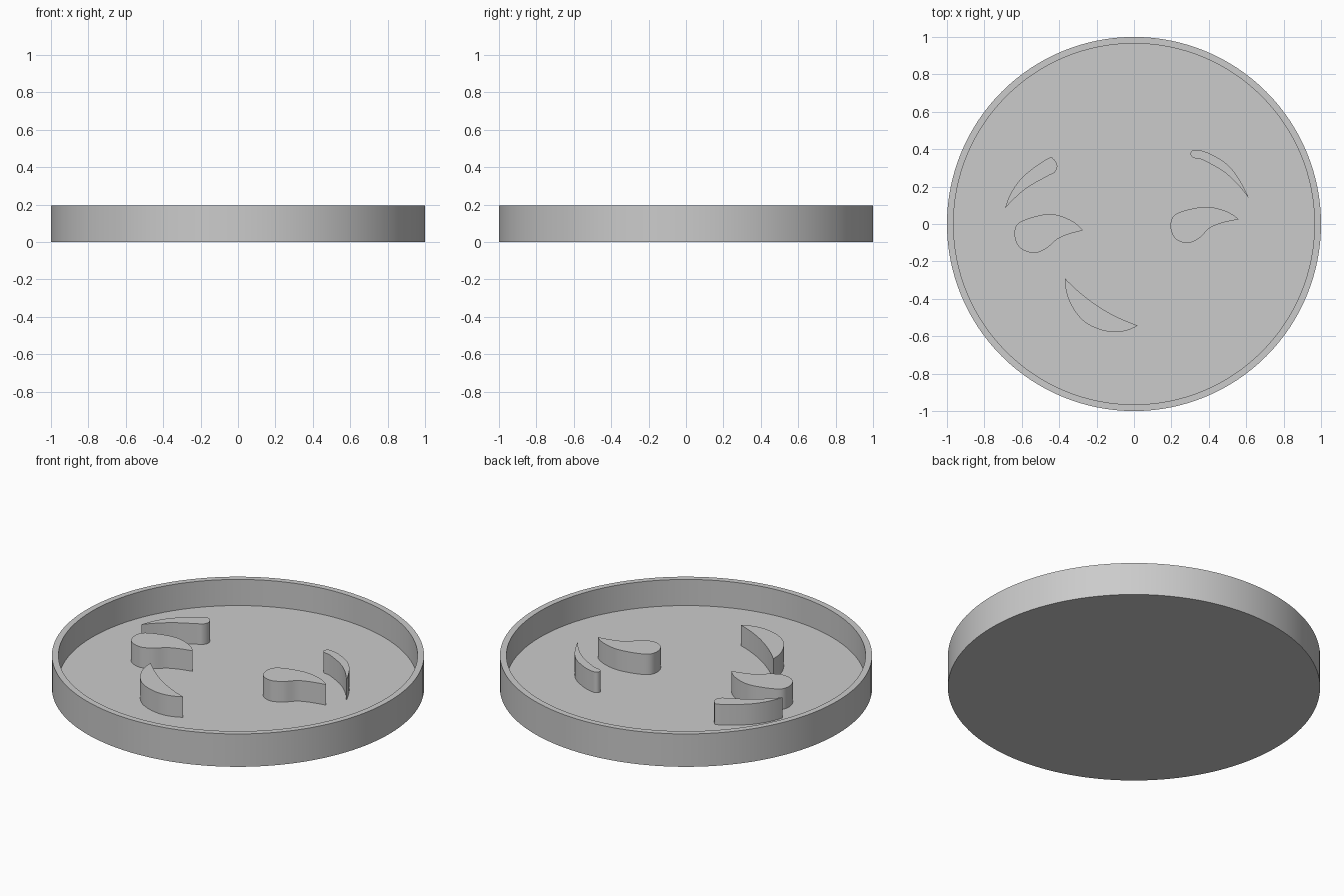
import bpy, bmesh, math
from mathutils import Vector

cube = bpy.data.objects.get("Cube")
if cube:
    bpy.data.objects.remove(cube, do_unlink=True)

FLOOR, FEATURE_TOP, RIM_TOP = 0.04, 0.162, 0.195
INNER, SIDES = 0.965, 128

# One plain grey for everything
grey = bpy.data.materials.new("plain grey")
grey.use_nodes = True
colour = (0.6, 0.6, 0.6, 1)
grey.diffuse_color = colour
grey.node_tree.nodes["Principled BSDF"].inputs["Base Color"].default_value = colour


def finish(bm, name):
    """Turn a bmesh into a smooth object with sharp edges."""
    bmesh.ops.recalc_face_normals(bm, faces=bm.faces)
    mesh = bpy.data.meshes.new(name)
    bm.to_mesh(mesh)
    bm.free()
    mesh.materials.append(grey)
    obj = bpy.data.objects.new(name, mesh)
    bpy.context.collection.objects.link(obj)
    bpy.ops.object.select_all(action="DESELECT")
    obj.select_set(True)
    bpy.context.view_layer.objects.active = obj
    bpy.ops.object.shade_smooth_by_angle(angle=math.radians(35))


def ring(bm, radius, z):
    return [bm.verts.new((radius * math.cos(2 * math.pi * i / SIDES),
                          radius * math.sin(2 * math.pi * i / SIDES), z))
            for i in range(SIDES)]


def smooth_run(points, steps=8):
    """Catmull-Rom curve through the points, without the last one."""
    p = [Vector(q) for q in points]
    p = [3 * p[0] - 3 * p[1] + p[2]] + p + [3 * p[-1] - 3 * p[-2] + p[-3]]
    out = []
    for a, b, c, d in zip(p, p[1:], p[2:], p[3:]):
        for i in range(steps):
            t = i / steps
            out.append(0.5 * (2 * b + (c - a) * t + (2 * a - 5 * b + 4 * c - d) * t ** 2
                              + (3 * b - a - 3 * c + d) * t ** 3))
    return out


def raised_shape(name, *runs):
    """Upright block whose outline is made of smooth runs meeting at corners."""
    bm = bmesh.new()
    outline = [q for run in runs for q in smooth_run(run)]
    base = bm.faces.new([bm.verts.new((q.x, q.y, FLOOR - 0.01)) for q in outline])
    extruded = bmesh.ops.extrude_face_region(bm, geom=[base], use_keep_orig=True)
    for v in extruded["geom"]:
        if isinstance(v, bmesh.types.BMVert):
            v.co.z = FEATURE_TOP
    finish(bm, name)


# Round tray with a thin rim
bm = bmesh.new()
rings = [ring(bm, r, z) for r, z in
         ((1, 0), (1, RIM_TOP), (INNER, RIM_TOP), (INNER, FLOOR))]
for low, high in zip(rings, rings[1:]):
    for i in range(SIDES):
        j = (i + 1) % SIDES
        bm.faces.new((low[i], low[j], high[j], high[i]))
bm.faces.new(rings[0])
bm.faces.new(rings[-1])
finish(bm, "tray")

# Eyebrows: tapered arcs with a rounded inner end
raised_shape("right_eyebrow",
             [(-.69, .083), (-.61, .236), (-.465, .348), (-.428, .345), (-.41, .31),
              (-.425, .275), (-.46, .257), (-.58, .187), (-.69, .083)])
raised_shape("left_eyebrow",
             [(.615, .136), (.52, .297), (.41, .374), (.326, .397), (.302, .377),
              (.318, .354), (.37, .341), (.50, .264), (.615, .136)])

# Eyes: curved teardrops
raised_shape("right_eye",
             [(-.273, -.035), (-.35, .026), (-.46, .053), (-.604, .013), (-.639, -.045),
              (-.615, -.122), (-.54, -.155), (-.47, -.131), (-.396, -.073), (-.273, -.035)])
raised_shape("left_eye",
             [(.561, .024), (.48, .073), (.37, .091), (.23, .056), (.195, -.003),
              (.217, -.074), (.283, -.102), (.35, -.075), (.42, -.013), (.561, .024)])

# Mouth: lopsided crescent
raised_shape("mouth",
             [(-.369, -.291), (-.342, -.42), (-.255, -.53), (-.112, -.578), (.021, -.543)],
             [(.021, -.543), (-.128, -.478), (-.255, -.394), (-.369, -.291)])
